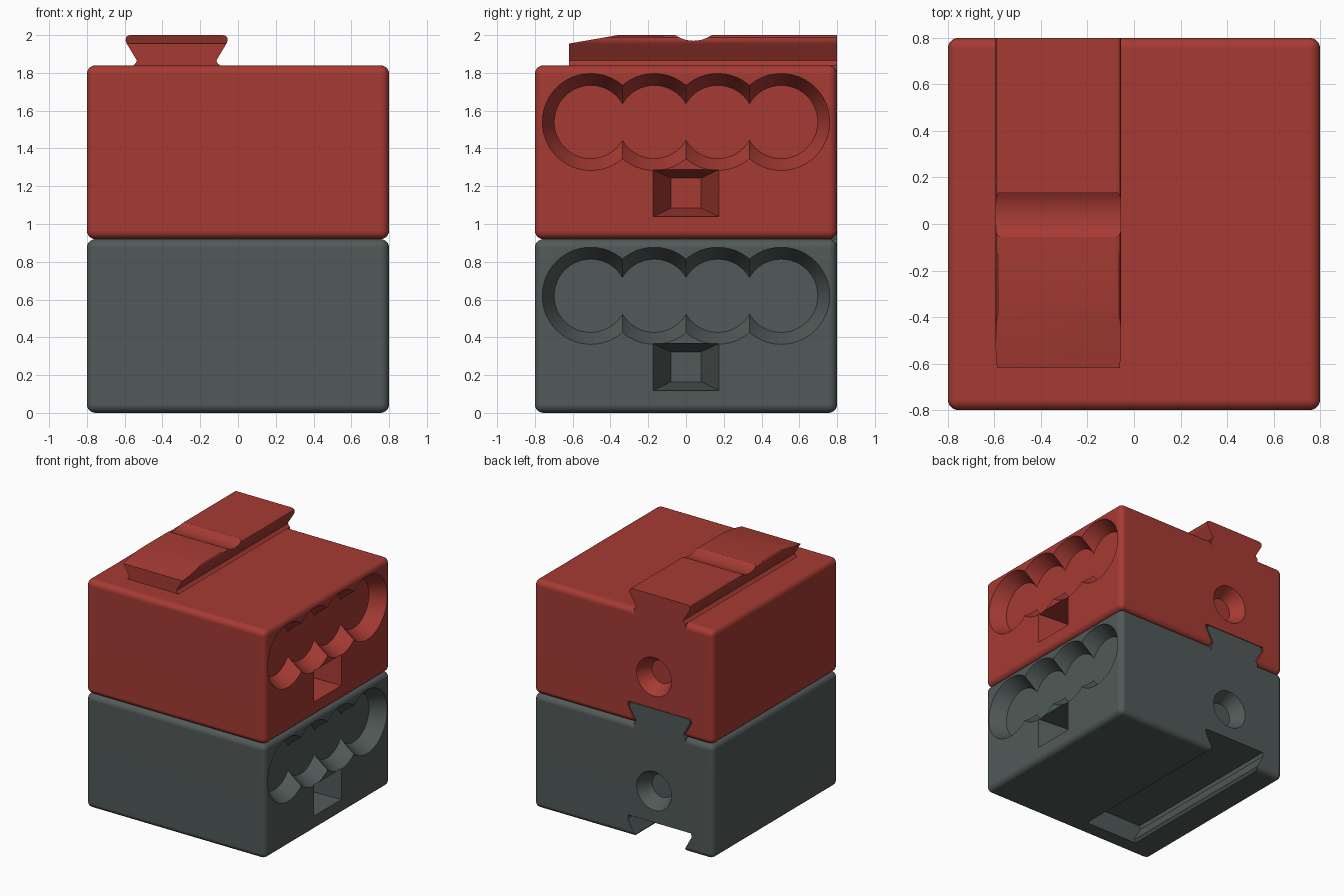
import bpy, bmesh, math

old = bpy.data.objects.get("Cube")
if old:
    bpy.data.objects.remove(old, do_unlink=True)

H = 0.92          # height of one block
W = 0.80          # half width of a block
RAIL_X = -0.325   # centre line of the dovetail


def material(name, rgb):
    m = bpy.data.materials.new(name)
    m.use_nodes = True
    m.diffuse_color = (*rgb, 1)
    b = next(n for n in m.node_tree.nodes if n.type == 'BSDF_PRINCIPLED')
    b.inputs["Base Color"].default_value = (*rgb, 1)
    b.inputs["Roughness"].default_value = 0.6
    return m


def make_object(name, bm, mat):
    bmesh.ops.recalc_face_normals(bm, faces=bm.faces)
    me = bpy.data.meshes.new(name)
    bm.to_mesh(me)
    bm.free()
    me.materials.append(mat)
    ob = bpy.data.objects.new(name, me)
    bpy.context.collection.objects.link(ob)
    return ob


def loft(name, ring_a, ring_b, mat):
    """Closed solid between two rings with the same number of points."""
    bm = bmesh.new()
    a = [bm.verts.new(p) for p in ring_a]
    b = [bm.verts.new(p) for p in ring_b]
    n = len(a)
    for i in range(n):
        j = (i + 1) % n
        bm.faces.new((a[i], a[j], b[j], b[i]))
    bm.faces.new(a)
    bm.faces.new(b)
    return make_object(name, bm, mat)


def activate(ob):
    bpy.ops.object.select_all(action='DESELECT')
    bpy.context.view_layer.objects.active = ob
    ob.select_set(True)


def cut(ob, cutter):
    mod = ob.modifiers.new("cut", 'BOOLEAN')
    mod.operation = 'DIFFERENCE'
    mod.solver = 'EXACT'
    mod.object = cutter
    activate(ob)
    bpy.ops.object.modifier_apply(modifier=mod.name)
    bpy.data.objects.remove(cutter, do_unlink=True)


def finish(ob):
    activate(ob)
    bpy.ops.object.shade_smooth_by_angle(angle=math.radians(30))
    wn = ob.modifiers.new("weighted_normals", 'WEIGHTED_NORMAL')
    wn.keep_sharp = True


def circle(r, n=48):
    return [(r * math.cos(2 * math.pi * i / n), r * math.sin(2 * math.pi * i / n))
            for i in range(n)]


def mirrored(half, z0):
    """Symmetric x/z outline around the dovetail centre line."""
    right = [(RAIL_X + x, z0 + z) for x, z in half]
    left = [(RAIL_X - x, z0 + z) for x, z in reversed(half)]
    return right + left


def along_y(outline, y0, y1):
    return [(x, y0, z) for x, z in outline], [(x, y1, z) for x, z in outline]


def along_x(outline, x0, x1):
    return [(x0, y, z) for y, z in outline], [(x1, y, z) for y, z in outline]


def build_block(prefix, z0, mat):
    # rounded box body
    bm = bmesh.new()
    bmesh.ops.create_cube(bm, size=1)
    for v in bm.verts:
        v.co = (v.co.x * 2 * W, v.co.y * 2 * W, z0 + (v.co.z + 0.5) * H)
    bmesh.ops.bevel(bm, geom=bm.edges[:], offset=0.045, segments=5,
                    profile=0.5, affect='EDGES')
    body = make_object(prefix + "_block", bm, mat)

    # row of four overlapping tapered pockets on the side
    r_out, r_in, depth, over = 0.257, 0.194, 0.12, 0.02
    r_over = r_out + (r_out - r_in) * over / depth
    for i in range(4):
        cy, cz = -0.504 + 0.336 * i, z0 + 0.62
        cut(body, loft("cutter",
                       [(W + over, cy + a, cz + b) for a, b in circle(r_over)],
                       [(W - depth, cy + a, cz + b) for a, b in circle(r_in)], mat))

    # tapered square pocket below the row
    def rect(x, hy, lo, hi):
        return [(x, s * hy, z0 + z) for s, z in ((-1, lo), (1, lo), (1, hi), (-1, hi))]
    cut(body, loft("cutter", rect(W + 0.02, 0.18, 0.116, 0.370),
                   rect(W - 0.35, 0.08, 0.164, 0.323), mat))

    # countersunk hole in the back
    hx, hz = RAIL_X + 0.05, z0 + 0.42
    cut(body, loft("cutter",
                   [(hx + a, W + 0.02, hz + b) for a, b in circle(0.167)],
                   [(hx + a, W - 0.11, hz + b) for a, b in circle(0.094)], mat))

    # dovetail groove underneath, open at the back
    groove = mirrored([(0.275, -0.04), (0.24, 0.0), (0.222, 0.02),
                       (0.285, 0.135), (0.28, 0.165)], z0)
    cut(body, loft("cutter", *along_y(groove, -0.655, W + 0.05), mat))
    finish(body)

    # dovetail rail on top, flush with the back
    zt = z0 + H
    outline = mirrored([(0.23, -0.06), (0.23, 0.0), (0.217, 0.01), (0.21, 0.025),
                        (0.264, 0.115), (0.27, 0.13), (0.268, 0.147),
                        (0.26, 0.156), (0.247, 0.16)], zt)
    rail = loft(prefix + "_rail", *along_y(outline, -0.62, W), mat)
    # sloped lead-in at the front end
    wedge = [(-0.70, zt + 0.101), (-0.28, zt + 0.174), (-0.70, zt + 0.25)]
    cut(rail, loft("cutter", *along_x(wedge, RAIL_X - 0.4, RAIL_X + 0.4), mat))
    # round notch across the top
    notch = [(0.04 + a, zt + 0.302 + b) for a, b in circle(0.172, 64)]
    cut(rail, loft("cutter", *along_x(notch, RAIL_X - 0.4, RAIL_X + 0.4), mat))
    finish(rail)


build_block("lower", 0.0, material("slate grey", (0.082, 0.102, 0.098)))
build_block("upper", H, material("brick red", (0.38, 0.043, 0.033)))
